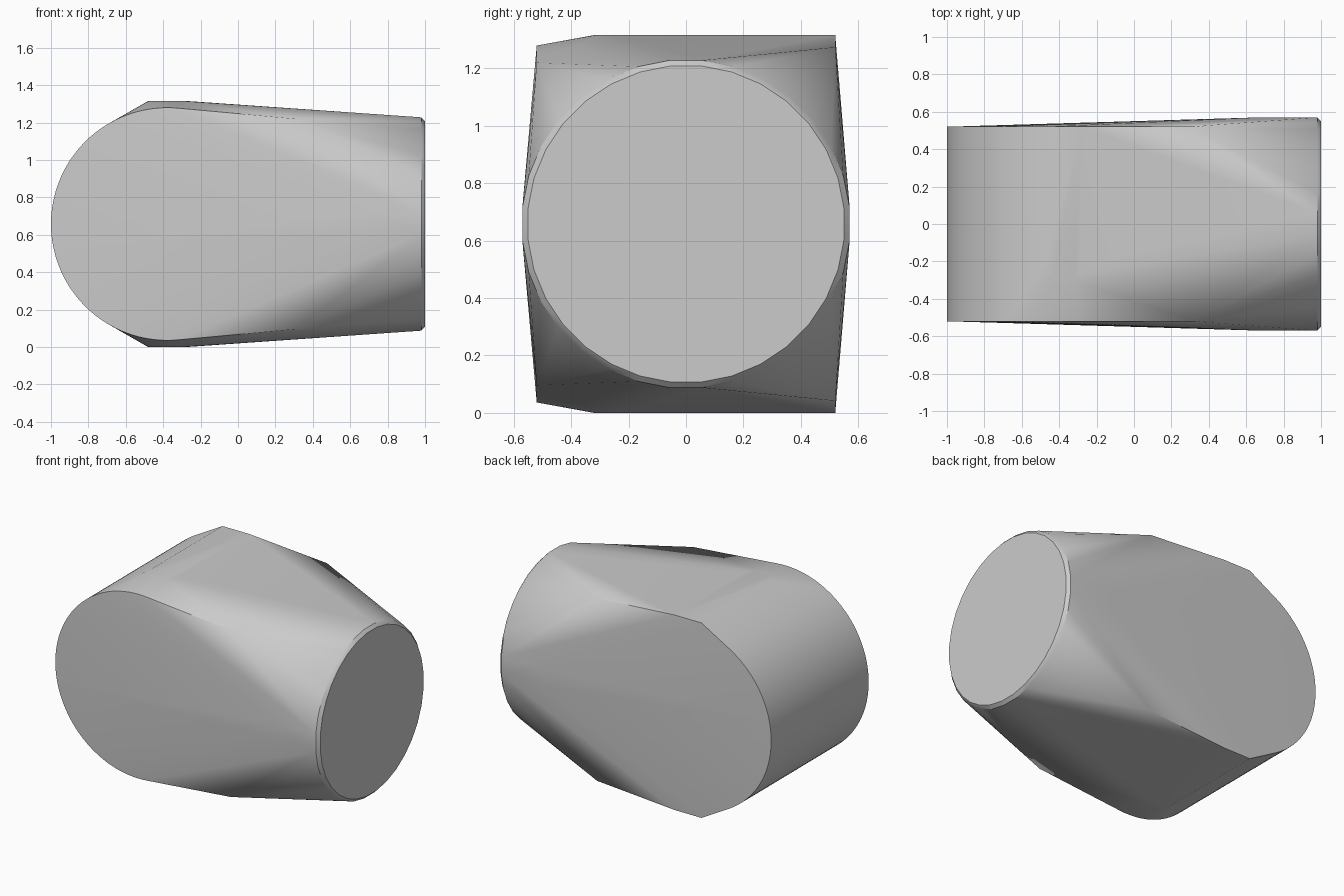
import bpy
import bmesh
from math import cos, sin, pi, radians

if "Cube" in bpy.data.objects:
    bpy.data.objects.remove(bpy.data.objects["Cube"], do_unlink=True)

MID = 0.658        # height of the long axis
SIDE = 0.52        # half width of the flat sides
CENTRE = -0.378    # centre of the rounded end


def arc(radius, steps, start, end):
    """Points along an arc, as pairs."""
    for i in range(steps + 1):
        a = start + (end - start) * i / steps
        yield radius * cos(a), radius * sin(a)


points = []

# Rounded end, running across the full width
for u, w in arc(0.622, 48, radians(84), radians(276)):
    points += [(CENTRE + u, y, MID + w) for y in (-SIDE, SIDE)]

# Straight shoulders of the front side, and the raised back block
for s in (-1, 1):
    points.append((0.31, -SIDE, MID + s * 0.562))
    points.append((0.3, SIDE, MID + s * 0.616))
    for x in (-0.48, -0.28):
        points.append((x, SIDE, MID + s * 0.658))
    for u, w in arc(0.1, 10, pi, 2 * pi):
        points.append((-0.38 + u, -0.22 + w, MID + s * 0.658))

# Round end plate with a small bevel
for x, radius in ((0.68, 0.573), (0.98, 0.573), (1.0, 0.553)):
    for u, w in arc(radius, 32, pi / 32, 2 * pi + pi / 32):
        points.append((x, u, MID + w))

# Wrap everything in one taut skin
bm = bmesh.new()
for p in points:
    bm.verts.new(p)
bmesh.ops.remove_doubles(bm, verts=bm.verts, dist=0.0005)
hull = bmesh.ops.convex_hull(bm, input=bm.verts)
loose = {g for g in hull["geom_interior"] + hull["geom_unused"]
         if isinstance(g, bmesh.types.BMVert)}
bmesh.ops.delete(bm, geom=list(loose), context="VERTS")
bmesh.ops.dissolve_limit(bm, angle_limit=radians(0.3),
                         verts=bm.verts, edges=bm.edges)
bmesh.ops.recalc_face_normals(bm, faces=bm.faces)

mesh = bpy.data.meshes.new("tapered_body")
bm.to_mesh(mesh)
bm.free()
body = bpy.data.objects.new("tapered_body", mesh)
bpy.context.collection.objects.link(body)

# Plain grey surface
grey = bpy.data.materials.new("light_grey")
grey.use_nodes = True
colour = (0.6, 0.6, 0.6, 1)
grey.diffuse_color = colour
grey.node_tree.nodes["Principled BSDF"].inputs["Base Color"].default_value = colour
mesh.materials.append(grey)

bpy.context.view_layer.objects.active = body
body.select_set(True)
bpy.ops.object.shade_smooth_by_angle(angle=radians(30))
